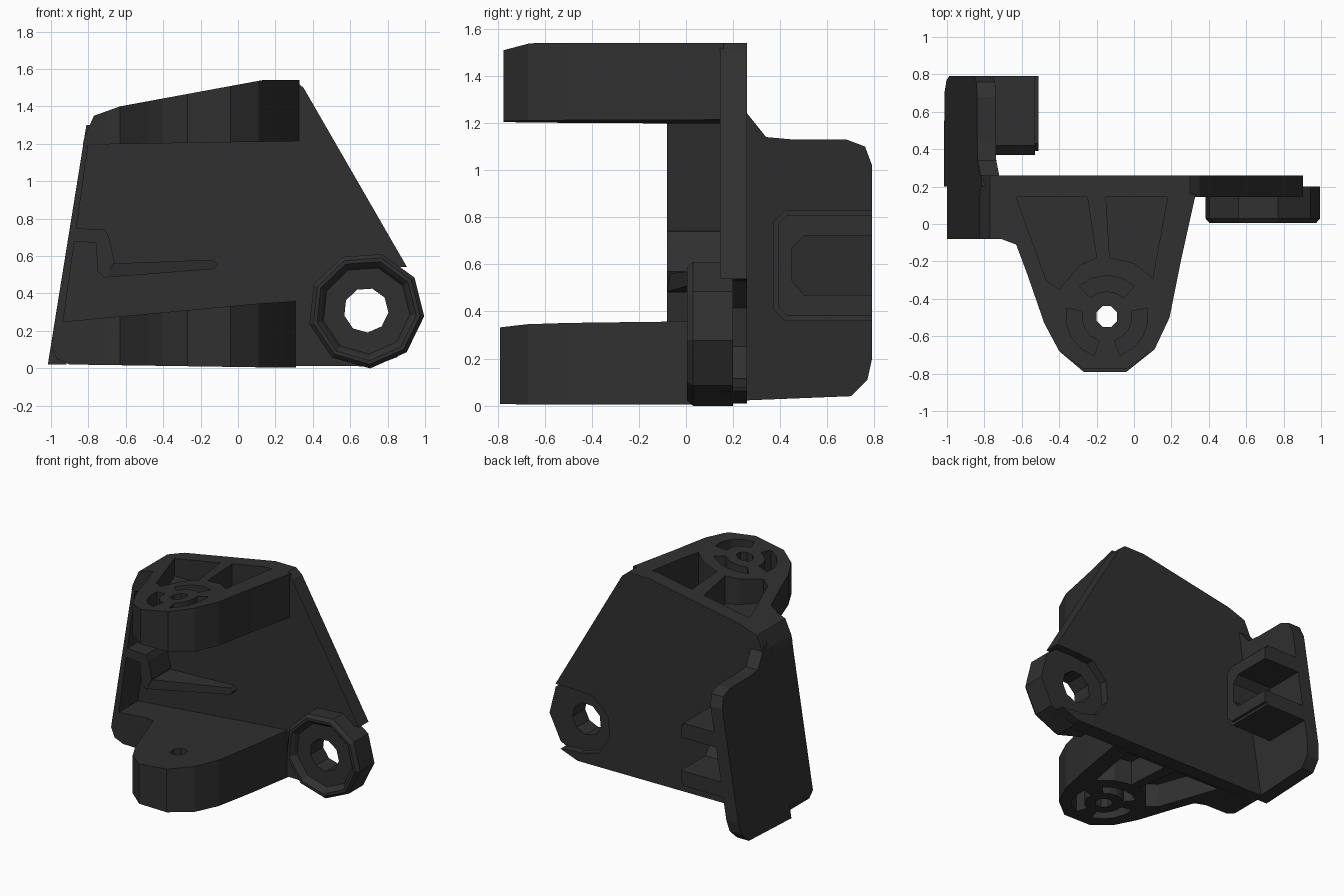
import bpy, bmesh
from math import cos, sin, radians

if "Cube" in bpy.data.objects:
    bpy.data.objects.remove(bpy.data.objects["Cube"])

mat = bpy.data.materials.new("dark_plastic")
mat.diffuse_color = (0.03, 0.03, 0.03, 1)
mat.use_nodes = True
mat.node_tree.nodes["Principled BSDF"].inputs["Base Color"].default_value = mat.diffuse_color


def make(name, verts, faces):
    me = bpy.data.meshes.new(name)
    me.from_pydata(verts, [], faces)
    bm = bmesh.new()
    bm.from_mesh(me)
    bmesh.ops.recalc_face_normals(bm, faces=bm.faces)
    bm.to_mesh(me)
    bm.free()
    me.materials.append(mat)
    ob = bpy.data.objects.new(name, me)
    bpy.context.collection.objects.link(ob)
    return ob


def prism(name, pts, axis, lo, hi):
    """Extrude a 2D outline along an axis; lo / hi may be functions of the point."""
    place = {'x': lambda a, b, d: (d, a, b),
             'y': lambda a, b, d: (a, d, b),
             'z': lambda a, b, d: (a, b, d)}[axis]
    verts = [place(a, b, e(a, b) if callable(e) else e) for e in (lo, hi) for a, b in pts]
    n = len(pts)
    faces = [range(n), range(n, 2 * n)]
    faces += [(i, (i + 1) % n, n + (i + 1) % n, n + i) for i in range(n)]
    return make(name, verts, [tuple(f) for f in faces])


def boolean(ob, cutter, op='DIFFERENCE'):
    cutter.hide_render = True
    mod = ob.modifiers.new("cut", 'BOOLEAN')
    mod.object, mod.operation, mod.solver = cutter, op, 'EXACT'
    bpy.context.view_layer.objects.active = ob
    bpy.ops.object.modifier_apply(modifier=mod.name)
    bpy.data.objects.remove(cutter)


def ngon(cx, cy, r, n, start=0):
    return [(cx + r * cos(radians(start + 360 * i / n)),
             cy + r * sin(radians(start + 360 * i / n))) for i in range(n)]


def arc_slot(cx, cy, r0, r1, mid, half):
    angs = [radians(mid - half + half * i / 2) for i in range(5)]
    return ([(cx + r1 * cos(a), cy + r1 * sin(a)) for a in angs]
            + [(cx + r0 * cos(a), cy + r0 * sin(a)) for a in reversed(angs)])


# Main plate, with the seat for the ring boss opened up
BX, BZ = 0.685, 0.31
plate = prism("main_plate", [
    (-0.9, 0.02), (-0.97, 0.05), (-1, 0.12), (-0.82, 1.24), (-0.77, 1.35), (-0.63, 1.4),
    (0.13, 1.54), (0.3, 1.54), (0.35, 1.5), (0.95, 0.46), (0.96, 0.3), (0.88, 0.07),
    (0.72, 0.01)], 'y', 0.145, 0.26)
boolean(plate, prism("seat_cut", ngon(BX, BZ, 0.24, 9, -6), 'y', 0.05, 0.4))
boolean(plate, prism("seat_side_cut", [(BX, 0.08), (1.1, 0.04), (1.1, 0.54), (BX, 0.54)],
                     'y', 0.05, 0.4))

# Ring boss: nine-sided lathe
prof = [(0.12, 0.2), (0.12, 0.05), (0.235, 0.05), (0.25, 0.025), (0.27, 0.005),
        (0.29, 0.005), (0.312, 0.03), (0.312, 0.2)]
N, P = 9, len(prof)
verts = [(x, y, z) for r, y in prof for x, z in ngon(BX, BZ, r, N, -6)]
faces = [(k * N + i, k * N + (i + 1) % N, (k + 1) % P * N + (i + 1) % N, (k + 1) % P * N + i)
         for k in range(P) for i in range(N)]
make("ring_boss", verts, faces)

# Slanted side wall: thin front rim and thicker rear flange
prism("wall_front_rim", [
    (-0.88, 0.02), (-0.9, 0.02), (-0.97, 0.05), (-1, 0.12), (-0.82, 1.24), (-0.77, 1.35),
    (-0.63, 1.4), (-0.68, 1.35), (-0.76, 1.3), (-0.8, 1.2), (-0.935, 0.25), (-0.94, 0.15)],
    'y', -0.08, 0.2)
prism("wall_rear_flange", [
    (0.2, 0.02), (0.2, 1.3), (0.26, 1.24), (0.34, 1.14), (0.45, 1.13), (0.68, 1.13),
    (0.76, 1.1), (0.79, 1.02), (0.79, 0.2), (0.77, 0.11), (0.7, 0.04)],
    'x', lambda y, z: -1.02 + 0.161 * z, lambda y, z: -0.92 + 0.161 * z)

# U-shaped clip on the inner face of the rear flange
clip = prism("rear_clip", [(0.79, 0.83), (0.42, 0.83), (0.37, 0.78), (0.37, 0.41),
                           (0.42, 0.36), (0.79, 0.36)], 'x', -0.87, -0.53)
boolean(clip, prism("clip_cut", [(0.9, 0.72), (0.5, 0.72), (0.45, 0.67), (0.45, 0.53),
                                 (0.5, 0.47), (0.9, 0.47)], 'x', -1.2, -0.4))
prism("rear_clip_lip", [
    (0.79, 0.81), (0.43, 0.81), (0.39, 0.77), (0.39, 0.42), (0.43, 0.38), (0.79, 0.38),
    (0.79, 0.47), (0.5, 0.47), (0.45, 0.53), (0.45, 0.67), (0.5, 0.72), (0.79, 0.72)],
    'x', -0.54, -0.51)

# Stepped rib and its tapering tail on the plate front
prism("step_rib", [(-0.89, 0.75), (-0.71, 0.74), (-0.69, 0.7), (-0.66, 0.57), (-0.71, 0.48),
                   (-0.75, 0.52), (-0.76, 0.67), (-0.9, 0.68)], 'y', -0.08, 0.16)
prism("rib_tail", [(-0.71, 0.485), (-0.67, 0.56), (-0.13, 0.58), (-0.11, 0.555), (-0.13, 0.53)],
      'y', lambda x, z: -0.08 + 0.3 * (x + 0.71), 0.16)

# Upper and lower pivot lugs
PX, PY = -0.145, -0.495


def lug(name, side, right, front, floor, open_end):
    outline = [(-1.0, 0.16), (-1.0, -0.08), (-0.71, -0.08), (-0.63, -0.11), (-0.57, -0.27),
               (-0.48, -0.53), (-0.4, -0.68), (-0.27, front), (-0.04, front), (0.11, -0.67),
               (0.19, -0.5), (0.25, -0.2), (right, 0.16)]
    ob = prism(name, outline, 'z', -0.5, 2)
    boolean(ob, prism("side_profile", side, 'y', -1, 1), 'INTERSECT')
    # weight-saving pockets, arc slots and the pin hole
    cuts = [[(-0.63, 0.145), (-0.25, 0.145), (-0.2, -0.18), (-0.29, -0.22), (-0.4, -0.35),
             (-0.47, -0.3)],
            [(-0.15, 0.145), (0.18, 0.145), (0.1, -0.29), (0, -0.21), (-0.13, -0.18)]]
    cuts += [arc_slot(PX, PY, 0.135, 0.22, m, 42) for m in (90, 210, 330)]
    for c in cuts:
        boolean(ob, prism("pocket", c, 'z', *sorted((floor, open_end))))
    boolean(ob, prism("pin_hole", ngon(PX, PY, 0.06, 8, 22.5), 'z', -1, 3))
    return ob


lug("upper_lug", [(-0.83, 1.195), (-0.82, 1.24), (-0.77, 1.35), (-0.63, 1.4), (0.13, 1.54),
                  (0.4, 1.54), (0.4, 1.215)], 0.33, -0.775, 1.27, 2.5)
lug("lower_lug", [(-0.9, 0.02), (-0.97, 0.05), (-0.995, 0.12), (-0.975, 0.245), (0.1, 0.345),
                  (0.4, 0.365), (0.4, 0.005), (0.1, 0.005)], 0.31, -0.79, 0.19, -1)
